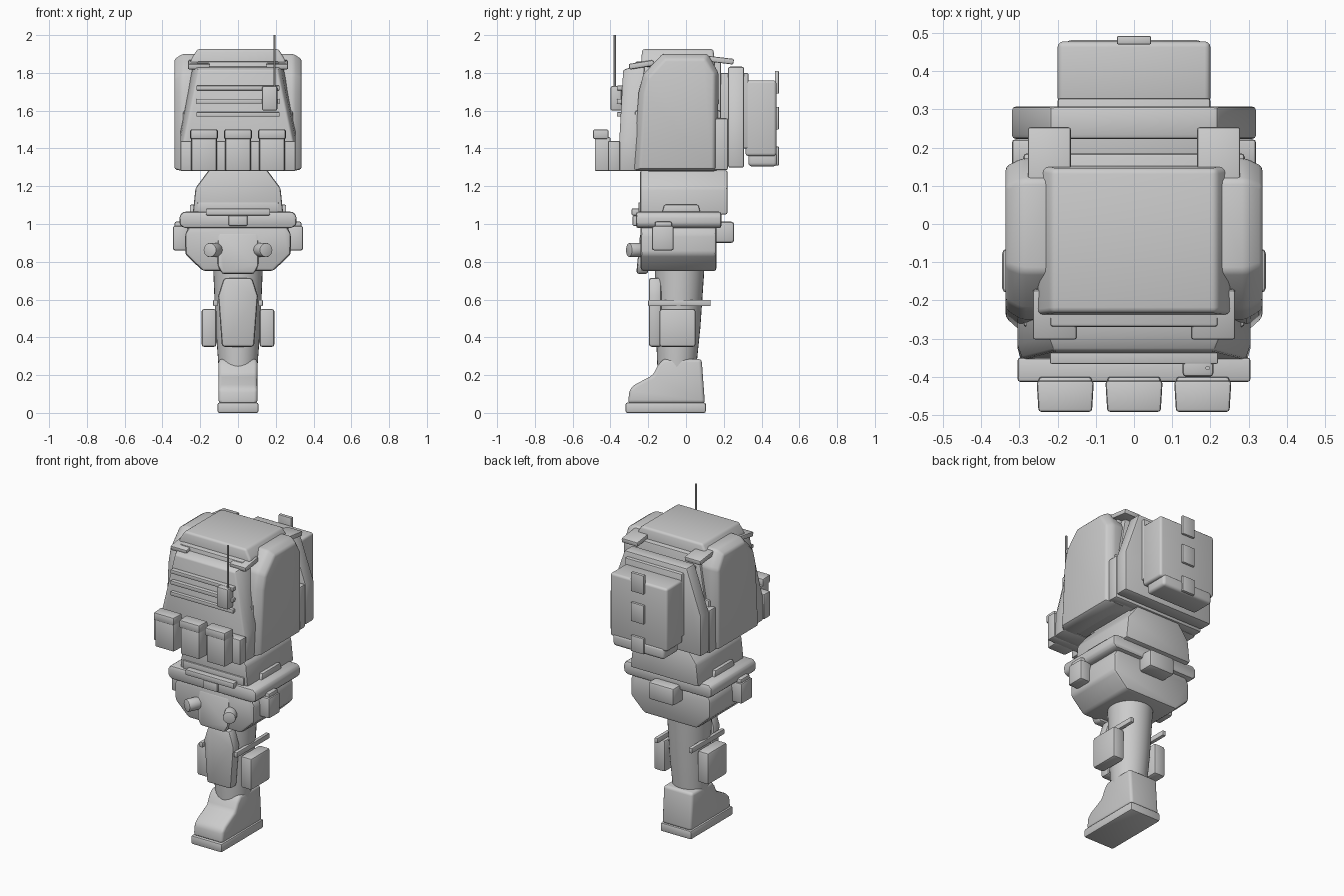
import bpy, bmesh, math
from mathutils import Vector, Matrix

if "Cube" in bpy.data.objects:
    bpy.data.objects.remove(bpy.data.objects["Cube"])

# ---- helpers ----
def place(axis, p, d):
    return {'x': (d, p[0], p[1]), 'y': (p[0], d, p[1]), 'z': (p[0], p[1], d)}[axis]

def loft(name, axis, sections, bevel=0.008, seg=2, warp=None):
    """Skin a stack of (profile, depth) sections along an axis, capped and bevelled."""
    bm = bmesh.new()
    rings = [[bm.verts.new(place(axis, p, d)) for p in prof] for prof, d in sections]
    n = len(rings[0])
    for a, b in zip(rings, rings[1:]):
        for i in range(n):
            bm.faces.new((a[i], a[(i + 1) % n], b[(i + 1) % n], b[i]))
    bm.faces.new(rings[0])
    bm.faces.new(rings[-1])
    if warp:
        for v in bm.verts:
            v.co = warp(v.co.copy())
    bmesh.ops.recalc_face_normals(bm, faces=bm.faces)
    if bevel:
        edges = [e for e in bm.edges if e.calc_face_angle(0) > math.radians(22)]
        bmesh.ops.bevel(bm, geom=edges, offset=bevel, segments=seg, profile=0.5,
                        affect='EDGES', clamp_overlap=True)
    me = bpy.data.meshes.new(name)
    bm.to_mesh(me)
    bm.free()
    ob = bpy.data.objects.new(name, me)
    bpy.context.collection.objects.link(ob)
    bpy.ops.object.select_all(action='DESELECT')
    ob.select_set(True)
    bpy.context.view_layer.objects.active = ob
    bpy.ops.object.shade_smooth_by_angle(angle=math.radians(32))
    return ob

def prism(name, axis, prof, a, b, bevel=0.008, **k):
    return loft(name, axis, [(prof, a), (prof, b)], bevel, **k)

def box(name, x, y, z, bevel=0.008, **k):
    return prism(name, 'z', [(x[0], y[0]), (x[1], y[0]), (x[1], y[1]), (x[0], y[1])],
                 z[0], z[1], bevel, **k)

def sym(half):
    """Mirror a right-hand half outline (bottom to top) across x = 0."""
    return half + [(-x, z) for x, z in reversed(half)]

def circle(r, cx=0, cy=0, n=32):
    return [(cx + r * math.cos(2 * math.pi * i / n), cy + r * math.sin(2 * math.pi * i / n))
            for i in range(n)]

def span(s, a, b):
    return tuple(sorted((s * a, s * b)))

# ---- boot and leg ----
box("boot_sole", (-.108, .108), (-.32, .105), (0, .055), .01)
prism("boot", 'x', [(-.308, .05), (-.298, .125), (-.27, .15), (-.175, .2), (-.15, .25),
                    (-.12, .285), (.083, .285), (.1, .05)], -.103, .103, .018, seg=3)
loft("leg", 'z', [(circle(.1, cy=-.05), .2), (circle(.118, cy=-.042), .45),
                  (circle(.133, cy=-.033), .8)], 0)
prism("knee_plate", 'y', sym([(.085, .35), (.105, .62), (.075, .715)]), -.197, -.13, .015)
for s, side in ((-1, "left"), (1, "right")):
    box("thigh_pouch_" + side, span(s, .115, .192), (-.14, .05), (.35, .55), .012)
    box("thigh_strap_" + side, span(s, .108, .132), (-.2, .13), (.565, .598), .005)

# ---- hips ----
prism("pelvis", 'y', sym([(.185, .75), (.28, .84), (.28, .95), (.25, 1.0)]), -.24, .162, .018)
prism("groin_guard", 'y', sym([(.085, .735), (.108, .78), (.108, .955)]), -.262, -.2, .015,
      warp=lambda c: Vector((c.x, c.y + (.02 if c.z > .9 and c.y < -.22 else 0), c.z)))
for s, side in ((-1, "left"), (1, "right")):
    knob = prism("hip_knob_" + side, 'y', circle(.038, n=20), -.05, .05, .006)
    knob.location = (s * .128, -.258, .862)
    knob.rotation_euler = (0, 0, s * .45)
    box("belt_pouch_" + side, span(s, .265, .345), (-.18, -.065), (.86, .99), .012)
    box("belt_pouch_lid_" + side, span(s, .25, .335), (-.165, -.075), (.98, 1.012), .008)
    prism("waist_bracket_" + side, 'x', [(-.13, 1.05), (.08, 1.05), (.065, 1.102), (-.115, 1.102)],
          *span(s, .2, .255), .006)
prism("belt", 'y', sym([(.285, .978), (.31, .995), (.31, 1.045), (.29, 1.065)]),
      -.265, .188, .014)
box("belt_buckle", (-.05, .05), (-.282, -.24), (.99, 1.045), .006)
box("belt_bar", (-.17, .17), (-.288, -.24), (1.046, 1.082), .006)
box("rear_belt_pouch", (-.09, .09), (.14, .255), (.9, 1.012), .015)

# ---- waist ----
prism("abdomen", 'y', sym([(.24, 1.05), (.225, 1.19), (.155, 1.285)]), -.243, .22, .012)
box("waist_core", (-.16, .16), (-.2, .15), (1.05, 1.32))
prism("waist_panel", 'y', sym([(.215, 1.06), (.215, 1.115)]), -.252, -.22, .006)

# ---- torso ----
box("torso_core", (-.29, .29), (-.27, .185), (1.285, 1.6), .01)
prism("upper_torso_core", 'y', sym([(.27, 1.55), (.22, 1.86)]), -.27, .185, .01)
side_prof = [(-.283, 1.28), (.168, 1.28), (.172, 1.8), (.115, 1.9), (-.125, 1.9),
             (-.225, 1.795), (-.25, 1.7)]
inset_prof = [(-.245, 1.29), (.145, 1.29), (.15, 1.79), (.1, 1.872), (-.11, 1.872),
              (-.2, 1.775), (-.222, 1.69)]
for s, side in ((-1, "left"), (1, "right")):
    loft("side_armour_" + side, 'x', [(side_prof, s * .21), (side_prof, s * .295),
                                      (inset_prof, s * .337)], .012)
# front plate leans back towards the top
lean = lambda c: Vector((c.x, c.y + .055 * max(0, c.z - 1.28), c.z))
loft("chest_plate", 'y',
     [(sym([(.305, 1.28), (.305, 1.5), (.24, 1.84)]), -.25),
      (sym([(.305, 1.28), (.305, 1.45), (.225, 1.83)]), -.325),
      (sym([(.295, 1.28), (.292, 1.43), (.21, 1.815)]), -.362)], .008, warp=lean)
for i in range(3):
    z = 1.58 + i * .07
    box("chest_slat_%d" % (i + 1), (-.22, .22), (-.366, -.32), (z - .012, z + .012), .004)
box("chest_belt", (-.305, .305), (-.413, -.35), (1.28, 1.44), .007)
for i, cx in enumerate((-.18, 0, .18)):
    lid = lambda w, f: [(cx - w, -.41), (cx + w, -.41), (cx + f, -.492), (cx - f, -.492)]
    prism("chest_pouch_%d" % (i + 1), 'z',
          [(cx - .07, -.4), (cx + .07, -.4), (cx + .065, -.483), (cx - .065, -.483)],
          1.28, 1.46, .008)
    prism("chest_pouch_lid_%d" % (i + 1), 'z', lid(.075, .07), 1.45, 1.5, .008)
box("radio", (.127, .208), (-.4, -.34), (1.6, 1.73), .01)
prism("antenna", 'z', circle(.006, .193, -.377, 10), 1.72, 2.0, 0)

# ---- top cap and shoulder lugs ----
rect = lambda x, a, b: [(-x, a), (x, a), (x, b), (-x, b)]
loft("top_cap", 'z', [(rect(.252, -.237, .152), 1.83), (rect(.252, -.237, .152), 1.865),
                      (rect(.215, -.232, .145), 1.926)], .014, seg=3)
for s, side in ((-1, "left"), (1, "right")):
    for end, x, y, z, tilt in (("front", (.15, .265), (-.302, -.17), 1.843, .16),
                               ("rear", (.165, .278), (.1, .253), 1.868, -.12)):
        cx, cy = s * sum(x) / 2, sum(y) / 2
        hx, hy = (x[1] - x[0]) / 2, (y[1] - y[0]) / 2
        lug = box("shoulder_lug_%s_%s" % (end, side), (-hx, hx), (-hy, hy), (-.015, .015), .007)
        lug.location = (cx, cy, z)
        lug.rotation_euler = (tilt, 0, 0)

# ---- back ----
box("back_spacer", (-.32, .32), (.15, .222), (1.285, 1.56), .01)
box("back_mount", (-.2, .2), (.15, .33), (1.4, 1.8), .008)
prism("back_plate", 'y', sym([(.32, 1.298), (.32, 1.55), (.22, 1.833)]), .222, .308, .012)
box("backpack", (-.2, .2), (.315, .478), (1.36, 1.76), .015, seg=3)
box("backpack_roll", (-.18, .18), (.33, .482), (1.305, 1.38), .018, seg=3)
for i, (a, b) in enumerate(((1.31, 1.41), (1.5, 1.62), (1.69, 1.81))):
    box("backpack_strap_%d" % (i + 1), (-.045, .045), (.47, .492), (a, b), .004)
